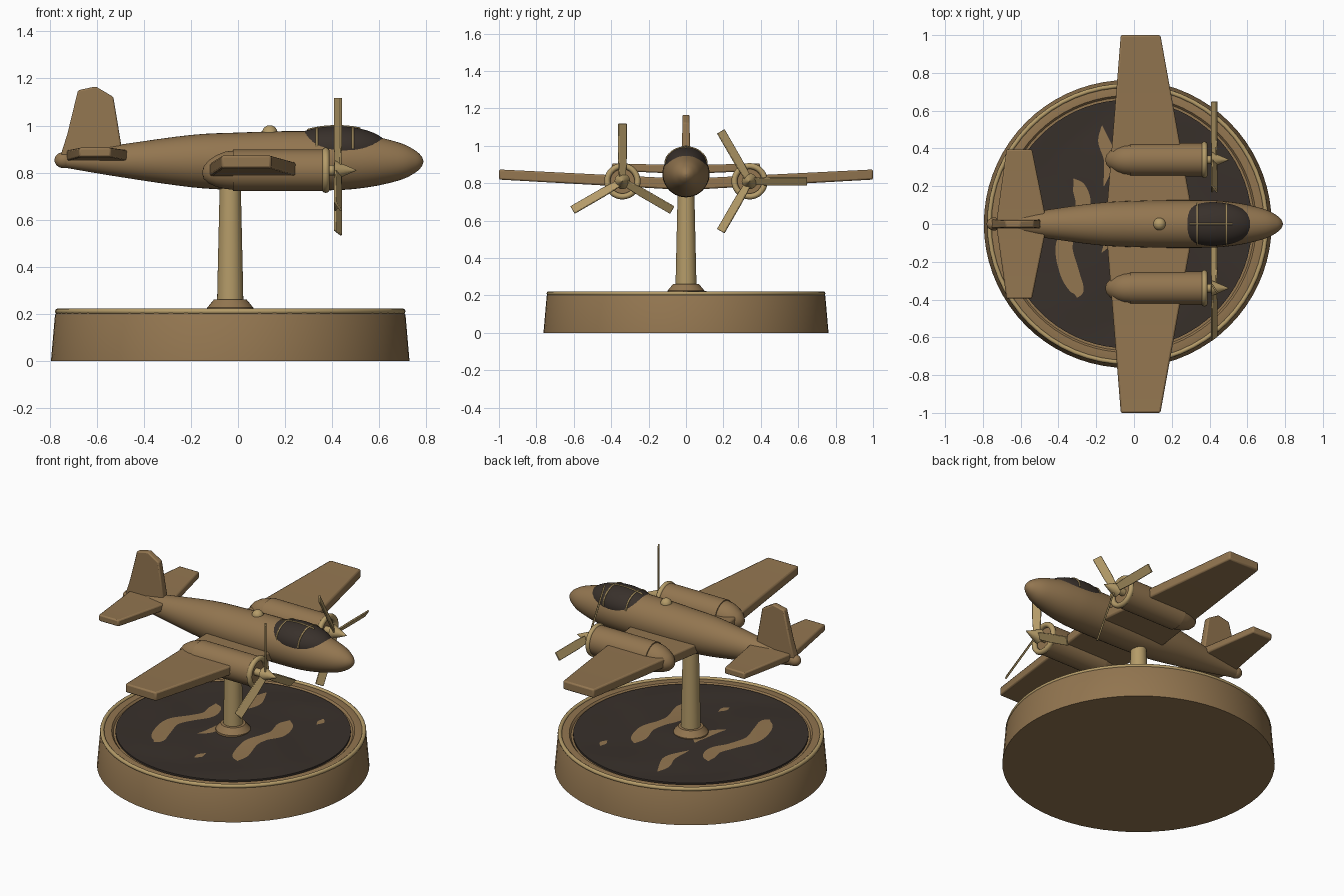
import bpy, bmesh, math
from math import sin, cos, pi, exp, radians
from mathutils import Matrix, Vector

if "Cube" in bpy.data.objects:
    bpy.data.objects.remove(bpy.data.objects["Cube"])

CX = -0.033  # axis of the stand


def material(name, rgb):
    m = bpy.data.materials.new(name)
    m.diffuse_color = (*rgb, 1)
    m.use_nodes = True
    m.node_tree.nodes["Principled BSDF"].inputs["Base Color"].default_value = m.diffuse_color
    return m


BRONZE = material("bronze", (0.29, 0.18, 0.08))
BRASS = material("brass", (0.46, 0.33, 0.14))
DARK = material("dark", (0.04, 0.03, 0.024))


def make(name, verts, faces, mat, smooth=35, bevel=0):
    me = bpy.data.meshes.new(name)
    me.from_pydata(verts, [], faces)
    bm = bmesh.new()
    bm.from_mesh(me)
    bmesh.ops.remove_doubles(bm, verts=bm.verts, dist=1e-6)
    bmesh.ops.recalc_face_normals(bm, faces=bm.faces)
    bm.to_mesh(me)
    bm.free()
    ob = bpy.data.objects.new(name, me)
    bpy.context.collection.objects.link(ob)
    me.materials.append(mat)
    if bevel:
        b = ob.modifiers.new("bevel", 'BEVEL')
        b.width, b.segments = bevel, 2
        b.limit_method, b.angle_limit = 'ANGLE', radians(30)
    if smooth:
        bpy.ops.object.select_all(action='DESELECT')
        ob.select_set(True)
        bpy.context.view_layer.objects.active = ob
        bpy.ops.object.shade_smooth_by_angle(angle=radians(smooth))
    return ob


def loft(name, rings, mat, smooth=35, bevel=0):
    """Skin between closed rings of points, with end caps."""
    n = len(rings[0])
    verts = [p for r in rings for p in r]
    faces = [(i*n + j, i*n + (j+1) % n, (i+1)*n + (j+1) % n, (i+1)*n + j)
             for i in range(len(rings)-1) for j in range(n)]
    faces += [tuple(range(n)), tuple(range(len(verts)-n, len(verts)))]
    return make(name, verts, faces, mat, smooth, bevel)


def turned_x(name, prof, y, mat, n=40):
    """Rings (x, radius, centre z) along the x axis."""
    return loft(name, [[(x, y + r*cos(2*pi*k/n), z + r*sin(2*pi*k/n)) for k in range(n)]
                       for x, r, z in prof], mat)


def turned_z(name, prof, mat, n=72):
    """Rings (radius, z) around the axis of the stand."""
    return loft(name, [[(CX + r*cos(2*pi*k/n), r*sin(2*pi*k/n), z) for k in range(n)]
                       for r, z in prof], mat)


def finish(name, mat):
    ob = bpy.context.object
    ob.name = name
    ob.data.materials.append(mat)
    bpy.ops.object.shade_smooth()
    return ob


def ellipsoid(name, loc, radii, mat):
    bpy.ops.mesh.primitive_uv_sphere_add(segments=40, ring_count=20, location=loc)
    bpy.context.object.scale = radii
    return finish(name, mat)


def torus(name, loc, R, r, mat, rot=(0, 0, 0)):
    bpy.ops.mesh.primitive_torus_add(location=loc, rotation=rot, major_radius=R,
                                     minor_radius=r, major_segments=64, minor_segments=10)
    return finish(name, mat)


def catmull(pts, steps):
    pts = [Vector(p) for p in pts]
    p = [2*pts[0]-pts[1]] + pts + [2*pts[-1]-pts[-2]]
    out = []
    for i in range(1, len(p)-2):
        for s in range(steps):
            t = s/steps
            out.append(0.5*(2*p[i] + (p[i+1]-p[i-1])*t + (2*p[i-1]-5*p[i]+4*p[i+1]-p[i+2])*t*t
                            + (3*p[i]-p[i-1]-3*p[i+1]+p[i+2])*t**3))
    return out + [pts[-1]]


# Stand: round base, rim bead, foot and post
turned_z("base", [(0.762, 0), (0.745, 0.195), (0.738, 0.208), (0.725, 0.212),
                  (0.68, 0.212), (0.67, 0.2), (0.1, 0.2)], BRONZE)
torus("base_rim_bead", (CX, 0, 0.21), 0.733, 0.012, BRASS)
turned_z("post_foot", [(0.098, 0.2), (0.098, 0.226), (0.088, 0.238), (0.07, 0.26), (0.05, 0.262)], BRONZE, 32)
turned_z("post", [(0.056, 0.22), (0.055, 0.3), (0.044, 0.78)], BRASS, 32)


# Dark wavy ground
def height(x, y):
    r = math.hypot(x-CX, y)
    return 0.211 + 0.005*sin(9*x + 2*sin(5*y))*min(1, (0.66-r)*8) + 0.012*exp(-(r/0.15)**2)


NR, NA = 30, 72
gv = []
for i in range(NR+1):
    for k in range(NA):
        r, a = 0.02 + 0.638*i/NR, 2*pi*k/NA
        x, y = CX + r*cos(a), r*sin(a)
        gv.append((x, y, height(x, y)))
gv += [(x, y, 0.199) for x, y, z in gv[-NA:]]
make("ground", gv, [(i*NA+k, i*NA+(k+1) % NA, (i+1)*NA+(k+1) % NA, (i+1)*NA+k)
                    for i in range(NR+1) for k in range(NA)], DARK)


# Light wave patches lying on the ground: centre line points (x, y, half width)
def patch(name, pts):
    line = catmull(pts, 10)
    verts, m = [], 6
    for i, p in enumerate(line):
        d = (line[min(i+1, len(line)-1)] - line[max(i-1, 0)]).to_2d().normalized()
        for j in range(m+1):
            o = (2*j/m - 1)*max(p.z, 0.001)
            x, y = p.x - d.y*o, p.y + d.x*o
            verts.append((x, y, height(x, y) + 0.003))
    make(name, verts, [(i*(m+1)+j, i*(m+1)+j+1, (i+1)*(m+1)+j+1, (i+1)*(m+1)+j)
                       for i in range(len(line)-1) for j in range(m)], BRONZE)


patch("wave_patch_rear", [(-0.32, 0.24, 0.002), (-0.29, 0.19, 0.035), (-0.27, 0.1, 0.04), (-0.32, 0, 0.035),
                          (-0.37, -0.12, 0.045), (-0.34, -0.26, 0.05), (-0.3, -0.35, 0.035), (-0.3, -0.39, 0.002)])
patch("wave_patch_front", [(0.15, 0.29, 0.002), (0.17, 0.22, 0.045), (0.2, 0.1, 0.045), (0.17, 0, 0.035),
                           (0.15, -0.1, 0.045), (0.19, -0.25, 0.045), (0.22, -0.32, 0.002)])
patch("wave_patch_side", [(-0.17, 0.52, 0.002), (-0.16, 0.44, 0.03), (-0.13, 0.34, 0.03), (-0.16, 0.2, 0.002)])
patch("wave_patch_post", [(-0.17, -0.15, 0.002), (-0.13, -0.08, 0.025), (-0.11, 0.03, 0.03), (-0.13, 0.1, 0.002)])
patch("spot_a", [(-0.01, -0.41, 0.002), (0, -0.375, 0.02), (0.01, -0.33, 0.002)])
patch("spot_b", [(0.3, 0.34, 0.002), (0.3, 0.38, 0.02), (0.29, 0.42, 0.002)])

# Fuselage with tail cone and roof dome
body = catmull([(-0.755, 0.028, 0.852), (-0.5, 0.069, 0.85), (-0.2, 0.111, 0.849), (0, 0.122, 0.848),
                (0.2, 0.126, 0.85), (0.4, 0.125, 0.85), (0.5, 0.118, 0.849), (0.6, 0.102, 0.848),
                (0.7, 0.075, 0.847), (0.755, 0.046, 0.847), (0.78, 0.022, 0.847), (0.788, 0.003, 0.847)], 4)
turned_x("fuselage", body, 0, BRONZE)
ellipsoid("tail_cone", (-0.74, 0, 0.853), (0.04, 0.034, 0.034), BRONZE)
ellipsoid("roof_dome", (0.135, 0, 0.968), (0.033, 0.033, 0.033), BRASS)

# Canopy and its frame bars
CC, CR = Vector((0.42, 0, 0.903)), Vector((0.22, 0.116, 0.094))
ellipsoid("canopy", CC, CR, DARK)


def bar(name, pts):
    cu = bpy.data.curves.new(name, 'CURVE')
    cu.dimensions, cu.bevel_depth, cu.bevel_resolution = '3D', 0.005, 2
    cu.use_fill_caps = True
    sp = cu.splines.new('POLY')
    sp.points.add(len(pts)-1)
    for q, p in zip(sp.points, pts):
        q.co = (*p, 1)
    cu.materials.append(BRASS)
    bpy.context.collection.objects.link(bpy.data.objects.new(name, cu))


for i, x in enumerate((0.335, 0.488)):
    s = math.sqrt(1 - ((x-CC.x)/CR.x)**2)
    bar(f"canopy_hoop_{i+1}", [(x, CR.y*s*cos(pi*k/24), CC.z + CR.z*s*sin(pi*k/24)) for k in range(25)])
bar("canopy_ridge_bar", [(0.295 + 0.225*k/16, 0, CC.z + CR.z*math.sqrt(
    1 - ((0.295 + 0.225*k/16 - CC.x)/CR.x)**2)) for k in range(17)])


# Flying surfaces: mirrored slabs from root and tip sections (rear x, front x, z, thickness)
def surface(name, root, tip, span, bevel):
    def sec(y, s):
        x0, x1, z, t = s
        return [(x0, y, z-t/2), (x1, y, z-t/2), (x1, y, z+t/2), (x0, y, z+t/2)]
    loft(name, [sec(-span, tip), sec(0, root), sec(span, tip)], BRONZE, 35, bevel)


surface("main_wing", (-0.15, 0.32, 0.793, 0.06), (-0.07, 0.14, 0.846, 0.054), 1.0, 0.009)
surface("tailplane", (-0.73, -0.46, 0.872, 0.046), (-0.675, -0.54, 0.886, 0.04), 0.395, 0.008)

# Tail fin
fin = [(-0.755, 0.87), (-0.725, 0.965), (-0.68, 1.15), (-0.605, 1.166), (-0.53, 1.122), (-0.49, 0.88)]
loft("tail_fin", [[(x, s*(0.024 - 0.02*(z-0.87)), z) for x, z in fin] for s in (-1, 1)], BRONZE, 35, 0.007)


# Engines: nacelle, cowl ring, spinner and three-blade propeller
def engine(side, y, turn):
    Z = 0.81
    turned_x(f"{side}_nacelle", [(x, r, z) for x, r, z in (
        (-0.152, 0.004, 0.8), (-0.146, 0.026, 0.8), (-0.125, 0.049, 0.803), (-0.09, 0.068, 0.807),
        (-0.055, 0.079, 0.81), (-0.022, 0.083, Z), (-0.021, 0.088, Z), (0.36, 0.088, Z),
        (0.362, 0.02, Z))], y, BRONZE)
    torus(f"{side}_cowl_ring", (0.373, y, Z), 0.081, 0.016, BRASS, (0, pi/2, 0))
    turned_x(f"{side}_spinner", [(0.35, 0.022, Z), (0.408, 0.022, Z), (0.41, 0.042, Z), (0.504, 0.001, Z)],
             y, BRASS, 24)
    for k in range(3):
        M = (Matrix.Translation((0.425, y, Z)) @ Matrix.Rotation(radians(turn + 120*k), 4, 'X')
             @ Matrix.Rotation(radians(33), 4, 'Z'))
        loft(f"{side}_blade_{k+1}", [[M @ Vector((a*0.005, b*w, z)) for a, b in
                                      ((-1, -1), (1, -1), (1, 1), (-1, 1))]
                                     for z, w in ((0.01, 0.02), (0.12, 0.026), (0.308, 0.026))],
             BRASS, 35, 0.003)


engine("right", -0.34, 0)
engine("left", 0.34, 30)
